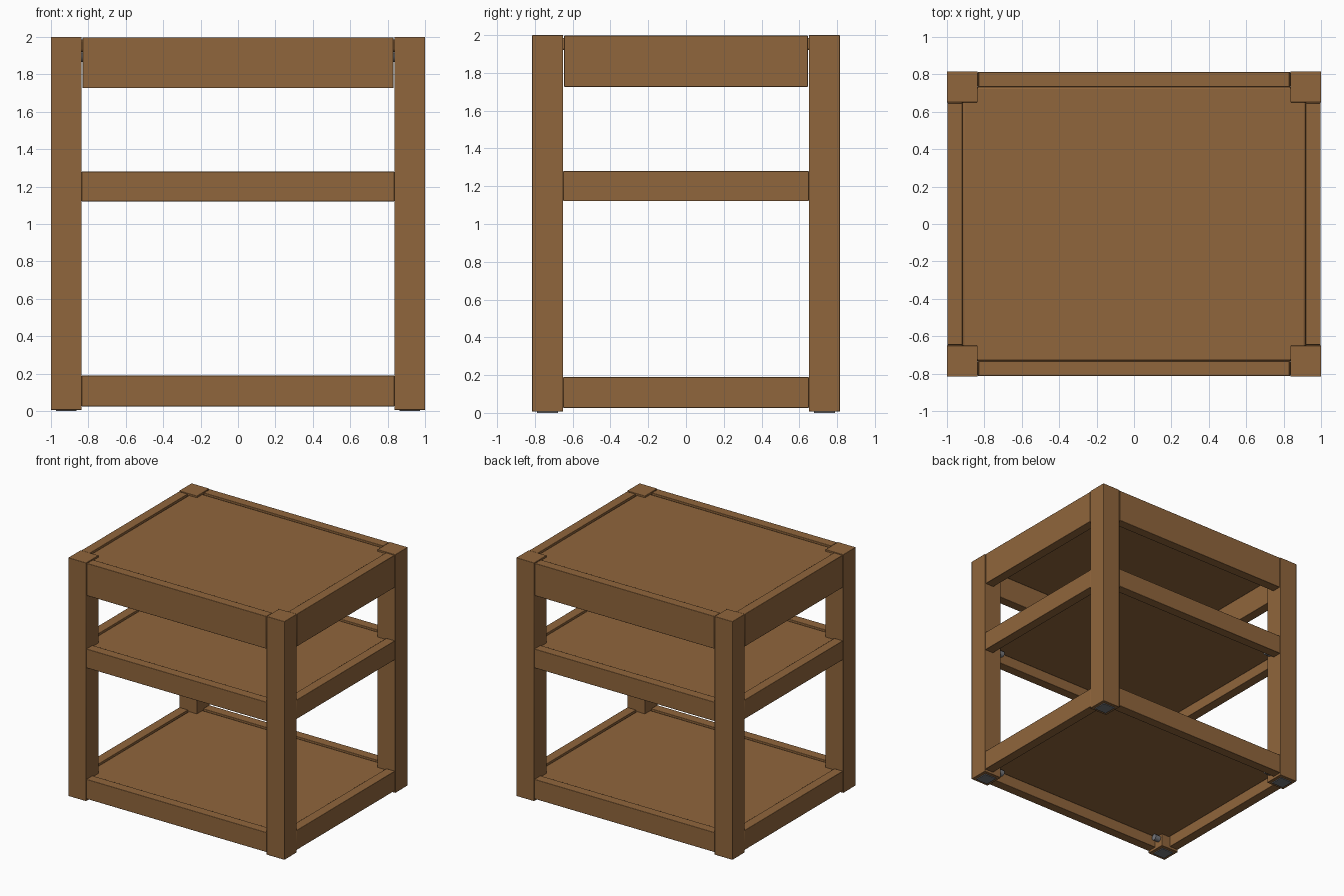
import bpy, math
from mathutils import Vector

if "Cube" in bpy.data.objects:
    bpy.data.objects.remove(bpy.data.objects["Cube"])


def material(name, rgb):
    m = bpy.data.materials.new(name)
    m.diffuse_color = (*rgb, 1)
    m.use_nodes = True
    m.node_tree.nodes["Principled BSDF"].inputs["Base Color"].default_value = m.diffuse_color
    return m


WOOD = material("brown wood", (0.28, 0.132, 0.045))
METAL = material("grey metal", (0.18, 0.185, 0.20))

X, Y = 1.0, 0.815        # outer half width and half depth
LEG = 0.165              # leg thickness
RAIL = 0.08              # rail thickness
INSET = 0.003            # rails sit just behind the leg faces


def box(name, lo, hi, mat=WOOD, bevel=0.003):
    lo, hi = Vector(lo), Vector(hi)
    bpy.ops.mesh.primitive_cube_add(size=1, location=(lo + hi) / 2)
    ob = bpy.context.object
    ob.name = name
    ob.scale = hi - lo
    bpy.ops.object.transform_apply(location=False, rotation=False, scale=True)
    ob.data.materials.append(mat)
    if bevel:
        mod = ob.modifiers.new("soft edge", 'BEVEL')
        mod.width = bevel
        mod.segments = 2
        bpy.ops.object.shade_smooth_by_angle(angle=math.radians(50))
    return ob


def span(sign, a, b):
    """Ordered range between distances a < b on one side of the centre."""
    return (a, b) if sign > 0 else (-b, -a)


CORNERS = [(sx, sy) for sx in (-1, 1) for sy in (-1, 1)]


def corner_name(sx, sy):
    return ("front" if sy < 0 else "back") + ("_left" if sx < 0 else "_right")


# Legs with glide pads
for sx, sy in CORNERS:
    n = corner_name(sx, sy)
    x, y = span(sx, X - LEG, X), span(sy, Y - LEG, Y)
    box(n + "_leg", (x[0], y[0], 0.007), (x[1], y[1], 2.0))
    x, y = span(sx, X - 0.137, X - 0.027), span(sy, Y - 0.137, Y - 0.027)
    box(n + "_foot_pad", (x[0], y[0], 0), (x[1], y[1], 0.009), METAL, 0)

# Three tiers: name, rail bottom, rail top, gap between rail end and leg
TIERS = [("bottom", 0.026, 0.19, 0), ("middle", 1.121, 1.28, 0), ("top", 1.726, 1.997, 0.005)]
for tier, z0, z1, gap in TIERS:
    ex, ey = X - LEG - gap, Y - LEG - gap
    for s in (-1, 1):
        # Front and back rails
        y = span(s, Y - INSET - RAIL, Y - INSET)
        box(tier + ("_front_rail" if s < 0 else "_back_rail"), (-ex, y[0], z0), (ex, y[1], z1))
        # Side rails
        x = span(s, X - INSET - RAIL, X - INSET)
        box(tier + ("_left_rail" if s < 0 else "_right_rail"), (x[0], -ey, z0), (x[1], ey, z1))

    # Shelf panel, slightly below the rail tops
    px, py = X - INSET - RAIL, Y - INSET - RAIL
    zt = z1 - 0.012
    zb = zt - 0.065
    box(tier + "_shelf_panel", (-px, -py, zb), (px, py, zt), bevel=0.012)

    # Bolts under the panel, running sideways out of each leg
    for sx, sy in CORNERS:
        bpy.ops.mesh.primitive_cylinder_add(
            vertices=16, radius=0.026, depth=0.07,
            location=(sx * (X - LEG - 0.015), sy * 0.69, zb - 0.03),
            rotation=(0, math.pi / 2, 0))
        bolt = bpy.context.object
        bolt.name = tier + "_" + corner_name(sx, sy) + "_bolt"
        bolt.data.materials.append(METAL)
        bpy.ops.object.shade_smooth_by_angle(angle=math.radians(40))
